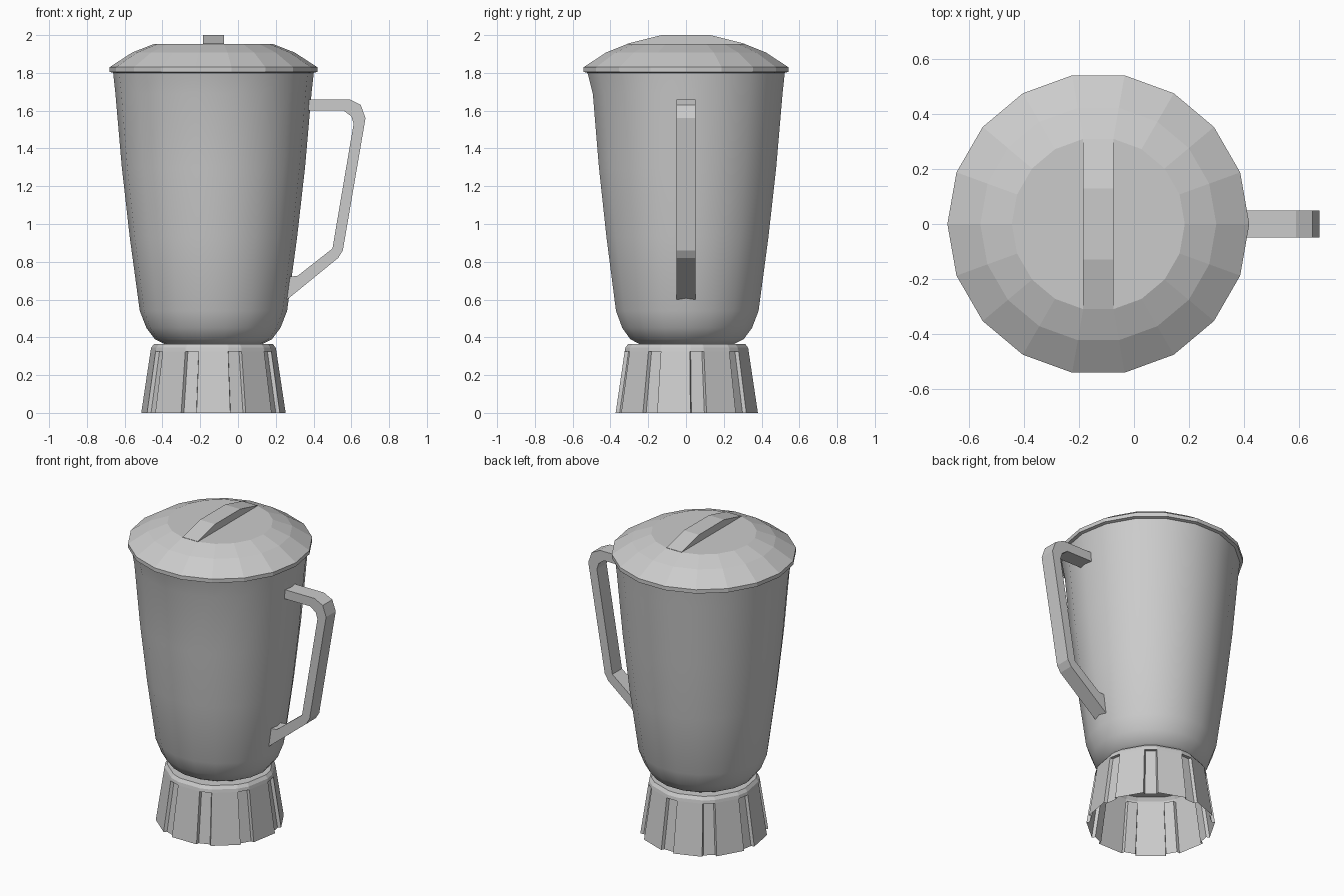
import bpy
import bmesh
from math import cos, sin, radians, pi

cube = bpy.data.objects.get("Cube")
if cube:
    bpy.data.objects.remove(cube, do_unlink=True)

CX = -0.13  # axis of jug, lid and base

grey = bpy.data.materials.new("plain grey")
grey.use_nodes = True
COLOUR = (0.6, 0.6, 0.6, 1)
grey.diffuse_color = COLOUR
grey.node_tree.nodes["Principled BSDF"].inputs["Base Color"].default_value = COLOUR


def finish(name, bm, smooth=None):
    bmesh.ops.recalc_face_normals(bm, faces=bm.faces)
    mesh = bpy.data.meshes.new(name)
    bm.to_mesh(mesh)
    bm.free()
    mesh.materials.append(grey)
    obj = bpy.data.objects.new(name, mesh)
    bpy.context.collection.objects.link(obj)
    if smooth:
        bpy.ops.object.select_all(action="DESELECT")
        obj.select_set(True)
        bpy.context.view_layer.objects.active = obj
        bpy.ops.object.shade_smooth_by_angle(angle=radians(smooth))
    return obj


def skin(rings, cap_start=True, cap_end=True):
    """Bridge rings of points with equal counts."""
    bm = bmesh.new()
    loops = [[bm.verts.new(p) for p in ring] for ring in rings]
    n = len(loops[0])
    for a, b in zip(loops, loops[1:]):
        for i in range(n):
            j = (i + 1) % n
            bm.faces.new((a[i], a[j], b[j], b[i]))
    if cap_start:
        bm.faces.new(loops[0])
    if cap_end:
        bm.faces.new(loops[-1])
    return bm


def circle(r, z, sides=18):
    return [(CX + r * cos(2 * pi * i / sides), r * sin(2 * pi * i / sides), z)
            for i in range(sides)]


def extrude_xz(points, x0, half):
    """Slab with an outline in x and z, centred on y = 0."""
    return skin([[(x0 + x, y, z) for x, z in points] for y in (-half, half)])


def extrude_yz(points, x0, half):
    return skin([[(x0 + dx, y, z) for y, z in points] for dx in (-half, half)])


# Base: open-bottomed shell with nine recessed flutes
def fluted(r, z, depth):
    ring = []
    for k in range(9):
        mid = -90 + 40 * k
        for offset, d in ((-13.5, 0), (13.5, 0), (14.5, depth), (25.5, depth)):
            a = radians(mid + offset)
            ring.append((CX + (r - d) * cos(a), (r - d) * sin(a), z))
    return ring


finish("base", skin([fluted(0.383, 0, 0.02), fluted(0.334, 0.325, 0.02),
                     fluted(0.334, 0.325, 0), fluted(0.33, 0.345, 0),
                     fluted(0.315, 0.365, 0)], cap_start=False))

# Jug: tapered body, slightly flattened in front below the pouring lip
jug_profile = [(0.25, 0.36), (0.31, 0.39), (0.355, 0.45), (0.39, 0.54),
               (0.443, 0.93), (0.485, 1.3), (0.519, 1.69), (0.532, 1.81)]
jug_rings = []
for r, z in jug_profile:
    front = 0.965 if z < 1.75 else 1.0
    jug_rings.append([(x, y * front if y < 0 else y, z) for x, y, z in circle(r, z)])
finish("jug", skin(jug_rings), smooth=40)

# Lid: rim and faceted dome
finish("lid", skin([circle(r, z) for r, z in (
    (0.53, 1.80), (0.55, 1.805), (0.55, 1.83), (0.43, 1.908), (0.315, 1.953))]))
finish("lid_grip", extrude_yz([(-0.31, 1.94), (0.31, 1.94), (0.31, 1.955), (0.13, 2.0),
                               (-0.13, 2.0), (-0.31, 1.955)], CX, 0.055))

# Handle: bent bar on the left side
handle = extrude_xz([(0.33, 1.66), (0.59, 1.66), (0.65, 1.63), (0.675, 1.56),
                     (0.555, 0.86), (0.53, 0.82), (0.26, 0.60), (0.25, 0.72),
                     (0.315, 0.725), (0.50, 0.87), (0.612, 1.53), (0.60, 1.57),
                     (0.56, 1.60), (0.33, 1.60)], 0, 0.05)
finish("handle", handle)
